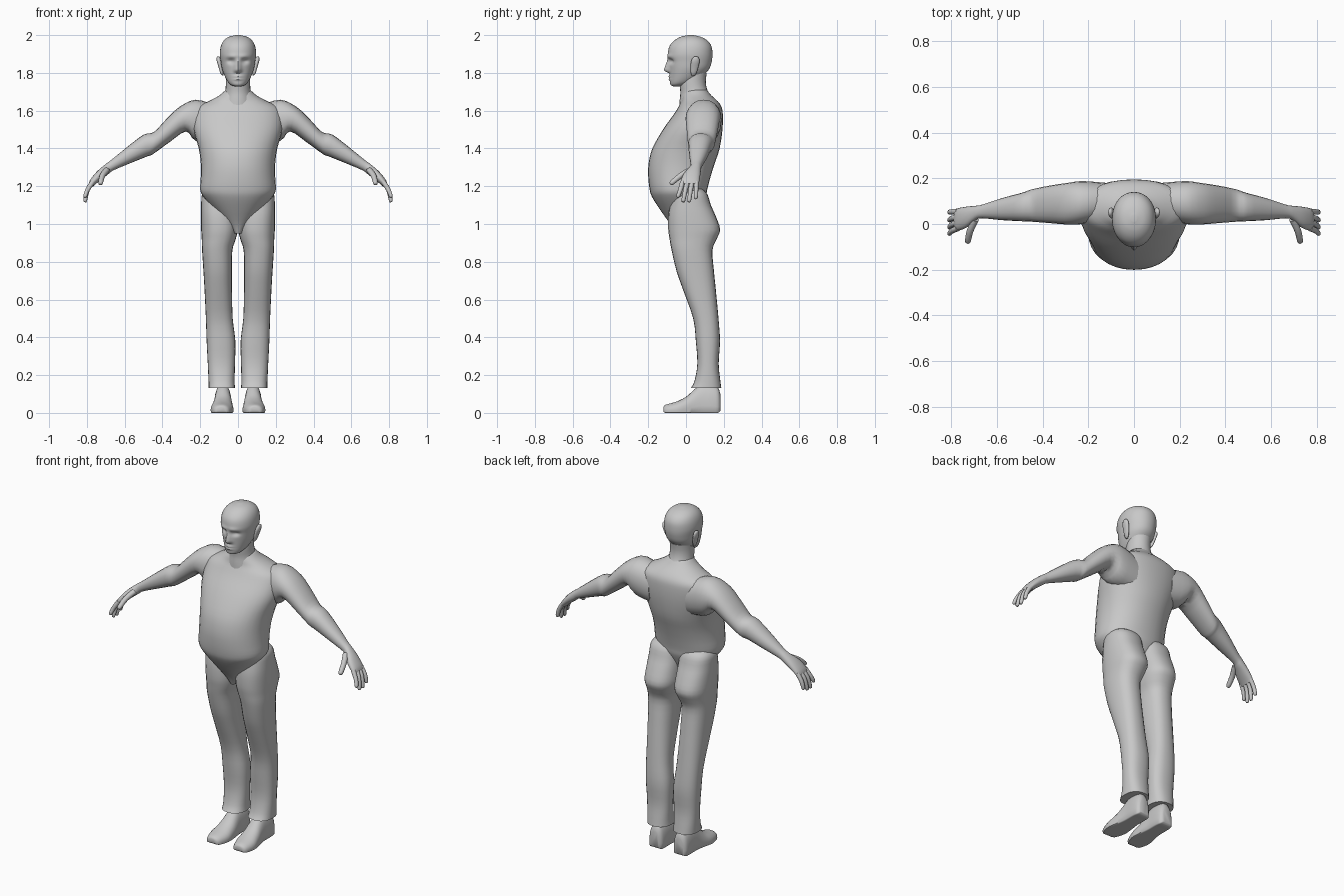
import bpy, bmesh, math
from mathutils import Vector

grey = bpy.data.materials.new("plain grey")
grey.diffuse_color = (0.58, 0.58, 0.58, 1)


def smooth_rows(rows, sub):
    """Catmull-Rom interpolation of parameter rows."""
    out = []
    for i in range(len(rows) - 1):
        p0, p1, p2 = rows[max(i - 1, 0)], rows[i], rows[i + 1]
        p3 = rows[min(i + 2, len(rows) - 1)]
        for k in range(sub):
            t = k / sub
            out.append([0.5 * (2 * b + (c - a) * t + (2 * a - 5 * b + 4 * c - d) * t * t
                               + (3 * b - a - 3 * c + d) * t ** 3)
                        for a, b, c, d in zip(p0, p1, p2, p3)])
    out.append(list(rows[-1]))
    return out


def finish(ob, mirror=False):
    me = ob.data
    me.materials.append(grey)
    for p in me.polygons:
        p.use_smooth = True
    me.set_sharp_from_angle(angle=math.radians(50))
    if mirror:
        ob.modifiers.new("Mirror", 'MIRROR').use_mirror_merge = False
    return ob


def loft(name, rows, ring, n=24, sub=3, mirror=False, power=2.0, shape=None):
    """Skin rings; ring(row, c, s) gives a point for unit-circle values c, s."""
    bm = bmesh.new()
    loops = []
    for row in smooth_rows(rows, sub):
        loop = []
        for i in range(n):
            a = 2 * math.pi * i / n
            c, s = math.cos(a), math.sin(a)
            c = math.copysign(abs(c) ** (2 / power), c)
            s = math.copysign(abs(s) ** (2 / power), s)
            co = Vector(ring(row, c, s))
            loop.append(bm.verts.new(shape(co) if shape else co))
        loops.append(loop)
    for a, b in zip(loops, loops[1:]):
        for i in range(n):
            j = (i + 1) % n
            bm.faces.new((a[i], a[j], b[j], b[i]))
    bm.faces.new(loops[0])
    bm.faces.new(loops[-1])
    bmesh.ops.recalc_face_normals(bm, faces=bm.faces)
    me = bpy.data.meshes.new(name)
    bm.to_mesh(me)
    bm.free()
    ob = bpy.data.objects.new(name, me)
    bpy.context.collection.objects.link(ob)
    return finish(ob, mirror)


def level(r, c, s):      # row: z, half width, front y, back y
    return r[1] * c, (r[2] + r[3]) / 2 + s * (r[3] - r[2]) / 2, r[0]


def leg_ring(r, c, s):   # row: z, inner x, outer x, front y, back y
    return ((r[1] + r[2]) / 2 + c * (r[2] - r[1]) / 2,
            (r[3] + r[4]) / 2 + s * (r[4] - r[3]) / 2, r[0])


def arm_ring(r, c, s):   # row: top x, top z, bottom x, bottom z, front y, back y
    return ((r[0] + r[2]) / 2 + s * (r[0] - r[2]) / 2,
            (r[4] + r[5]) / 2 + c * (r[5] - r[4]) / 2,
            (r[1] + r[3]) / 2 + s * (r[1] - r[3]) / 2)


def foot_ring(r, c, s):  # row: y, centre x, half width, bottom z, top z
    return r[1] + r[2] * c, r[0], r[3] + (r[4] - r[3]) * max(0, 0.25 + 0.75 * s)


# Torso with round belly, narrowing to a V between the hips
loft("torso", [
    (0.95, 0.02, -0.06, 0.03), (1.00, 0.06, -0.085, 0.05), (1.08, 0.13, -0.14, 0.08),
    (1.14, 0.18, -0.178, 0.105), (1.18, 0.200, -0.192, 0.112), (1.25, 0.197, -0.20, 0.13),
    (1.32, 0.197, -0.198, 0.152), (1.40, 0.208, -0.178, 0.178), (1.50, 0.235, -0.122, 0.193),
    (1.58, 0.235, -0.065, 0.195), (1.62, 0.215, -0.04, 0.188), (1.65, 0.155, -0.025, 0.168),
    (1.68, 0.10, -0.02, 0.135), (1.71, 0.065, -0.01, 0.11)], level, n=32, power=2.15)

# Neck
loft("neck", [(1.62, 0.10, -0.035, 0.17), (1.66, 0.083, -0.033, 0.15), (1.70, 0.068, -0.03, 0.117),
              (1.75, 0.064, -0.035, 0.105), (1.80, 0.064, -0.03, 0.11)], level)


# Face relief: nose, eye sockets, brow and lips pushed in or out of the head
def face(co):
    x, y, z = co
    if y < -0.02:
        g = lambda v, m, w: math.exp(-((v - m) / w) ** 2)
        up = min(1, max(0, (1.882 - z) / 0.062))
        down = min(1, max(0, (z - 1.797) / 0.014))
        nose = 0.028 * up * down * g(x, 0, 0.011 + 0.006 * up)
        socket = 0.015 * g(abs(x), 0.037, 0.02) * g(z, 1.862, 0.014)
        brow = 0.006 * g(abs(x), 0.03, 0.03) * g(z, 1.887, 0.012)
        lips = 0.007 * g(x, 0, 0.022) * (g(z, 1.781, 0.006) + g(z, 1.766, 0.006))
        co.y -= nose + brow + lips - socket
    return co


loft("head", [
    (1.728, 0.015, -0.065, -0.03), (1.735, 0.035, -0.08, 0.0), (1.75, 0.052, -0.085, 0.04),
    (1.78, 0.069, -0.086, 0.085), (1.82, 0.084, -0.088, 0.122), (1.86, 0.091, -0.092, 0.136),
    (1.90, 0.096, -0.096, 0.14), (1.94, 0.091, -0.088, 0.135), (1.97, 0.076, -0.064, 0.115),
    (1.99, 0.05, -0.03, 0.08), (2.0, 0.012, 0.01, 0.04)], level, n=72, sub=7, power=2.1, shape=face)

# Ears: flattened, leaning outward at the top
loft("ear", [(1.785, 0.078, 0.084, 0.03, 0.045), (1.80, 0.078, 0.094, 0.025, 0.056),
             (1.83, 0.082, 0.103, 0.024, 0.066), (1.86, 0.088, 0.112, 0.026, 0.072),
             (1.88, 0.094, 0.113, 0.036, 0.068), (1.887, 0.10, 0.109, 0.046, 0.058)],
     leg_ring, n=14, mirror=True)

# Arms from shoulder to knuckles
loft("arm", [
    (0.12, 1.63, 0.12, 1.42, 0.02, 0.18), (0.225, 1.658, 0.225, 1.44, 0.0, 0.188),
    (0.31, 1.62, 0.275, 1.49, -0.002, 0.18), (0.38, 1.555, 0.36, 1.435, 0.004, 0.168),
    (0.445, 1.487, 0.45, 1.37, 0.01, 0.152), (0.50, 1.473, 0.48, 1.358, 0.012, 0.137),
    (0.59, 1.405, 0.57, 1.322, 0.017, 0.113), (0.67, 1.34, 0.66, 1.284, 0.025, 0.085),
    (0.70, 1.318, 0.685, 1.265, 0.018, 0.08), (0.745, 1.28, 0.72, 1.238, -0.015, 0.076),
    (0.78, 1.238, 0.755, 1.21, -0.028, 0.07), (0.79, 1.215, 0.768, 1.198, -0.026, 0.066)],
    arm_ring, n=20, mirror=True, power=2.2)


# Fingers and thumb: tapered tubes
def finger(name, pts, radius):
    a, b = Vector(pts[0]), Vector(pts[-1])
    d = (b - a).normalized()
    u = d.cross(Vector((0, 1, 0.3))).normalized()
    v = d.cross(u)
    rows = [(*p, radius * k) for p, k in zip(pts, (1.1, 1.0, 0.85))]
    rows.append((*(b + d * radius * 0.7), radius * 0.3))
    loft(name, rows, lambda r, c, s: Vector(r[:3]) + (u * c + v * s) * r[3],
         n=10, mirror=True)


for i, (y0, y1, z1) in enumerate([(-0.018, -0.042, 1.148), (0.008, -0.014, 1.124),
                                  (0.032, 0.017, 1.124), (0.055, 0.052, 1.14)]):
    finger("finger_%d" % (i + 1), [(0.77, y0, 1.222), (0.797, (y0 + y1) / 2, 1.18),
                                   (0.809, y1, z1)], 0.012)
finger("thumb", [(0.695, 0.02, 1.285), (0.718, -0.03, 1.255), (0.728, -0.075, 1.218)], 0.015)

# Trouser legs with buttocks and flared cuff
loft("trouser_leg", [
    (1.19, 0.02, 0.16, -0.03, 0.08), (1.16, 0.003, 0.19, -0.07, 0.112),
    (1.10, 0.0, 0.195, -0.085, 0.132), (1.04, 0.0, 0.196, -0.094, 0.158),
    (0.97, 0.001, 0.195, -0.094, 0.181), (0.92, 0.012, 0.192, -0.087, 0.162),
    (0.86, 0.03, 0.19, -0.076, 0.14), (0.75, 0.032, 0.183, -0.05, 0.148),
    (0.65, 0.032, 0.177, -0.015, 0.158), (0.50, 0.028, 0.17, 0.038, 0.172),
    (0.38, 0.014, 0.166, 0.052, 0.18), (0.26, 0.016, 0.16, 0.06, 0.173),
    (0.17, 0.018, 0.156, 0.045, 0.182), (0.132, 0.016, 0.155, 0.026, 0.187)],
    leg_ring, n=24, mirror=True, power=2.4)

# Shoes
loft("shoe", [
    (-0.12, 0.088, 0.022, 0.008, 0.03), (-0.108, 0.088, 0.042, 0.0, 0.043),
    (-0.05, 0.085, 0.06, 0.0, 0.06), (0.0, 0.082, 0.056, 0.0, 0.085),
    (0.04, 0.08, 0.05, 0.0, 0.12), (0.08, 0.08, 0.046, 0.0, 0.15),
    (0.13, 0.08, 0.046, 0.0, 0.15), (0.168, 0.08, 0.042, 0.0, 0.135),
    (0.182, 0.08, 0.028, 0.01, 0.10)], foot_ring, n=24, mirror=True, power=2.2)
